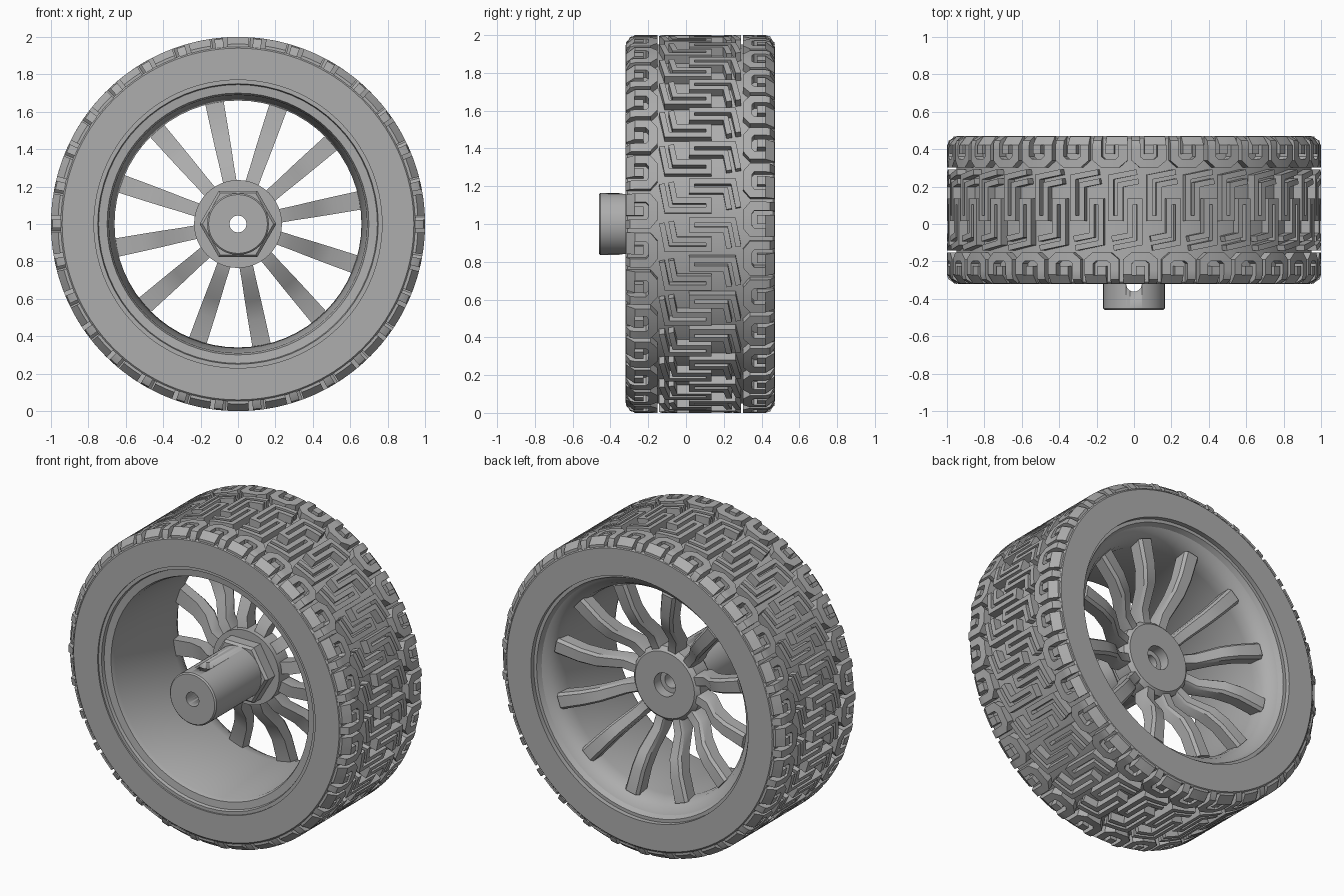
import bpy, bmesh, math
from mathutils import Vector

cube = bpy.data.objects.get("Cube")
if cube:
    bpy.data.objects.remove(cube, do_unlink=True)

grey = bpy.data.materials.new("mid grey")
grey.use_nodes = True
COLOUR = (0.42, 0.42, 0.42, 1)
grey.diffuse_color = COLOUR
grey.node_tree.nodes["Principled BSDF"].inputs["Base Color"].default_value = COLOUR

MID_Y, HALF = 0.075, 0.395      # tyre centre plane and half width
BASE, SHOULDER = 0.95, 0.05     # groove floor radius and shoulder rounding


def polar(r, a, y):
    """Point at radius r about the axle; angle runs from the top towards +x."""
    return Vector((r * math.sin(a), y, 1 + r * math.cos(a)))


def finish(bm, name, smooth=True):
    bmesh.ops.recalc_face_normals(bm, faces=bm.faces[:])
    mesh = bpy.data.meshes.new(name)
    bm.to_mesh(mesh)
    bm.free()
    obj = bpy.data.objects.new(name, mesh)
    bpy.context.collection.objects.link(obj)
    mesh.materials.append(grey)
    bpy.ops.object.select_all(action='DESELECT')
    obj.select_set(True)
    bpy.context.view_layer.objects.active = obj
    if smooth:
        bpy.ops.object.shade_smooth_by_angle(angle=math.radians(30))
    return obj


def lathe(name, profile, segments, smooth=True):
    """Spin a closed (radius, y) profile around the axle."""
    bm = bmesh.new()
    rings = [[bm.verts.new(polar(r, math.pi / 2 + math.tau * i / segments, y))
              for r, y in profile] for i in range(segments)]
    n = len(profile)
    for i in range(segments):
        a, b = rings[i], rings[(i + 1) % segments]
        for j in range(n):
            k = (j + 1) % n
            bm.faces.new((a[j], a[k], b[k], b[j]))
    return finish(bm, name, smooth)


def offset(path, dist):
    """Mitred parallel of an open 2D path."""
    out = []
    for i, p in enumerate(path):
        dirs = []
        if i > 0:
            dirs.append((p - path[i - 1]).normalized())
        if i < len(path) - 1:
            dirs.append((path[i + 1] - p).normalized())
        normals = [Vector((-d.y, d.x)) for d in dirs]
        m = sum(normals, Vector((0, 0))).normalized()
        out.append(p + m * dist / m.dot(normals[0]))
    return out


def subdivide(path, step=0.03):
    out = [path[0]]
    for a, b in zip(path, path[1:]):
        n = max(1, math.ceil((b - a).length / step))
        out += [a.lerp(b, i / n) for i in range(1, n + 1)]
    return out


def tread_radius(v):
    d = max(0, HALF - abs(v))
    if d >= SHOULDER:
        return 1.0
    return 1 - SHOULDER + math.sqrt(SHOULDER ** 2 - (SHOULDER - d) ** 2)


def tread_bar(bm, path, width, shift, sign):
    """Raised bar along a path drawn on the unrolled tread (around, across)."""
    path = subdivide(path)
    rows = []
    for p, q in zip(offset(path, width / 2), offset(path, -width / 2)):
        row = []
        for point in (p, q):
            a, v = shift + sign * point.x, sign * point.y
            row.append(bm.verts.new(polar(BASE - 0.003, a, MID_Y + v)))
            row.append(bm.verts.new(polar(tread_radius(v), a, MID_Y + v)))
        rows.append(row)
    for a, b in zip(rows, rows[1:]):
        bm.faces.new((a[1], a[3], b[3], b[1]))
        bm.faces.new((a[0], a[1], b[1], b[0]))
        bm.faces.new((a[2], b[2], b[3], a[3]))
    for end in (rows[0], rows[-1]):
        bm.faces.new((end[0], end[1], end[3], end[2]))


# Tyre carcass
FRONT, BACK = MID_Y - HALF, MID_Y + HALF
lathe("tyre_carcass", [(0.77, FRONT), (0.94, FRONT), (BASE, FRONT + 0.01),
                       (BASE, BACK - 0.01), (0.94, BACK), (0.77, BACK)], 120)

# Tread: slotted L blocks in the middle, hooked blocks on both shoulders
spine = [Vector(p) for p in ((0, -0.045), (0, 0.155), (0.12, 0.178))]
hairpin = offset(spine, 0.025)[::-1] + offset(spine, -0.025)
hook = [Vector(p) for p in ((-0.07, HALF), (-0.07, 0.275), (-0.04, 0.25), (0.04, 0.25),
                            (0.07, 0.275), (0.07, 0.37), (0, 0.37), (0, 0.3))]
COUNT = 30
PITCH = math.tau / COUNT
tread = bmesh.new()
for i in range(COUNT):
    for sign, start in ((1, 0.11), (-1, 0.11 - PITCH / 2)):
        shift = start + i * PITCH
        tread_bar(tread, hairpin, 0.03, shift, sign)
        tread_bar(tread, hook, 0.047, shift - sign * 0.03, sign)
finish(tread, "tyre_tread")

# Rim barrel with stepped front lip and flared back lip
lathe("rim", [(0.775, -0.31), (0.75, -0.31), (0.745, -0.29), (0.70, -0.285),
              (0.69, -0.26), (0.66, 0.28), (0.67, 0.34), (0.70, 0.39),
              (0.735, 0.41), (0.75, 0.44), (0.775, 0.44)], 64)

# Twelve cranked spokes: radius, middle y, half width, half depth
stations = ((0.19, 0.15, 0.036, 0.05), (0.30, 0.17, 0.038, 0.05),
            (0.42, 0.27, 0.043, 0.05), (0.52, 0.31, 0.046, 0.045),
            (0.675, 0.33, 0.05, 0.045))
spokes = bmesh.new()
for i in range(12):
    a = math.radians(19 + 30 * i)
    out, side = Vector((math.sin(a), 0, math.cos(a))), Vector((math.cos(a), 0, -math.sin(a)))
    loops = []
    for r, y, w, d in stations:
        c = out * r + Vector((0, y, 1))
        corners = ((-w, -d), (w, -d), (w, d * 0.6), (w * 0.7, d), (-w * 0.7, d), (-w, d * 0.6))
        loops.append([spokes.verts.new(c + side * s + Vector((0, t, 0))) for s, t in corners])
    for p, q in zip(loops, loops[1:]):
        for j in range(6):
            k = (j + 1) % 6
            spokes.faces.new((p[j], p[k], q[k], q[j]))
    spokes.faces.new(loops[0])
    spokes.faces.new(loops[-1])
finish(spokes, "spokes")

# Hub disc with counterbore at the back, and hexagon collar
lathe("hub_disc", [(0.045, 0.08), (0.235, 0.08), (0.235, 0.19), (0.21, 0.215),
                   (0.075, 0.215), (0.075, 0.15), (0.045, 0.15)], 48)
lathe("hex_collar", [(0.1, 0.0), (0.19, 0.0), (0.205, 0.015), (0.205, 0.085), (0.1, 0.085)],
      6, smooth=False)

# Axle sleeve with a set-screw hole drilled through it
sleeve = lathe("axle_sleeve", [(0.045, -0.46), (0.157, -0.46), (0.165, -0.452),
                               (0.165, 0.085), (0.045, 0.085)], 48)
drill_mesh = bmesh.new()
bmesh.ops.create_cone(drill_mesh, cap_ends=True, segments=24, radius1=0.042,
                      radius2=0.042, depth=0.6)
bmesh.ops.translate(drill_mesh, verts=drill_mesh.verts[:], vec=(0, -0.32, 1))
drill = finish(drill_mesh, "screw_hole_cutter")
drill.hide_render = True
cut = sleeve.modifiers.new("screw_hole", 'BOOLEAN')
cut.operation, cut.solver, cut.object = 'DIFFERENCE', 'EXACT', drill
bpy.context.view_layer.objects.active = sleeve
bpy.ops.object.modifier_apply(modifier=cut.name)
bpy.data.objects.remove(drill, do_unlink=True)
